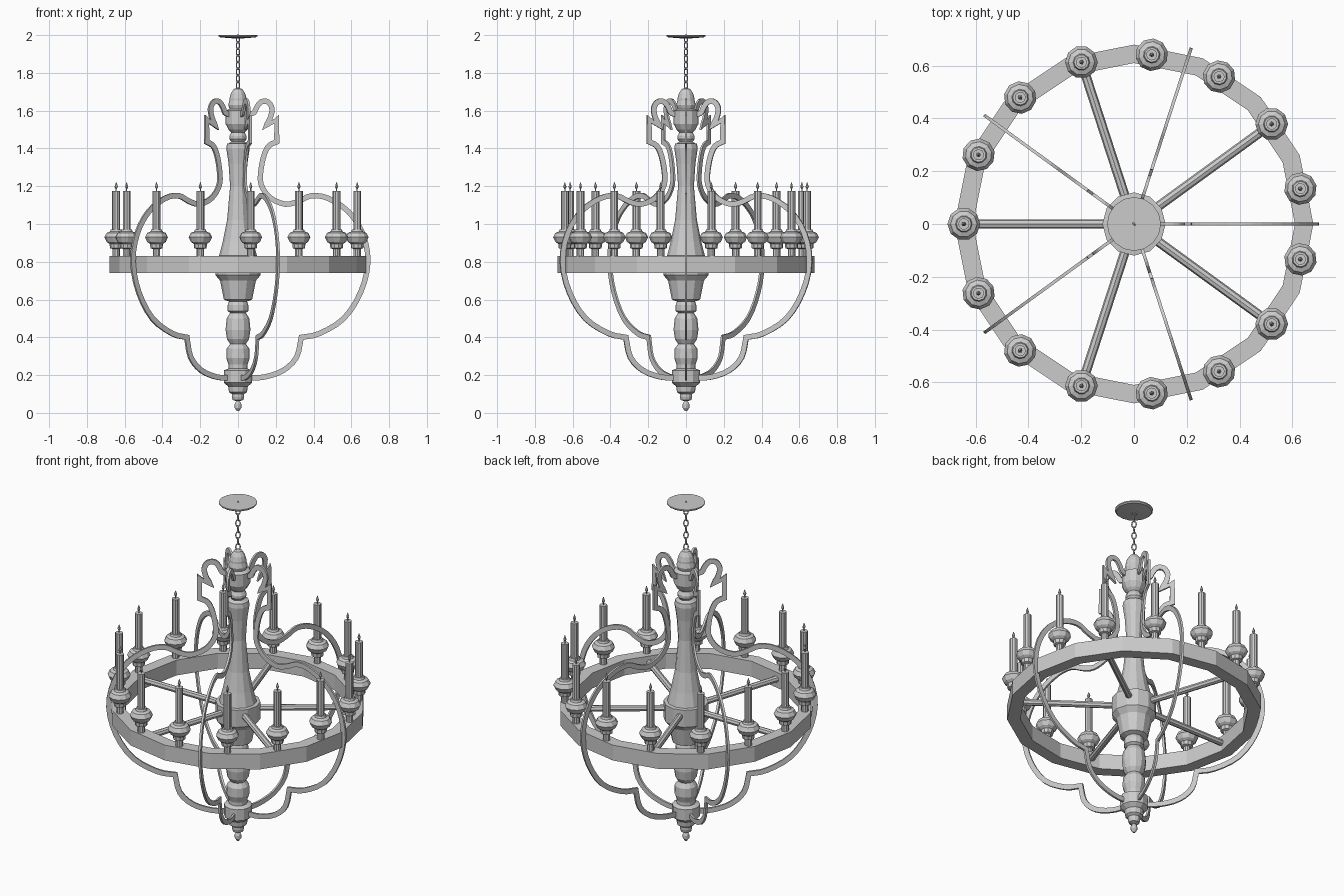
import bpy, bmesh, math
from mathutils import Vector, Matrix

if "Cube" in bpy.data.objects:
    bpy.data.objects.remove(bpy.data.objects["Cube"])


def finish(bm, name):
    bmesh.ops.recalc_face_normals(bm, faces=bm.faces[:])
    me = bpy.data.meshes.new(name)
    bm.to_mesh(me)
    bm.free()
    ob = bpy.data.objects.new(name, me)
    bpy.context.collection.objects.link(ob)
    return ob


def lathe(name, profile, sides, closed=False, phase=0.0):
    """Turn an (r, z) profile round the z axis."""
    bm = bmesh.new()
    rings = []
    for r, z in profile:
        rings.append([bm.verts.new((r * math.cos(a), r * math.sin(a), z))
                      for a in (phase + math.tau * i / sides for i in range(sides))])
    pairs = list(zip(rings, rings[1:]))
    if closed:
        pairs.append((rings[-1], rings[0]))
    for a, b in pairs:
        for i in range(sides):
            j = (i + 1) % sides
            bm.faces.new((a[i], a[j], b[j], b[i]))
    if not closed:
        bm.faces.new(rings[0])
        bm.faces.new(rings[-1])
    return finish(bm, name)


def copy(ob, name, matrix):
    new = bpy.data.objects.new(name, ob.data)
    new.matrix_world = matrix
    bpy.context.collection.objects.link(new)
    return new


def smooth_path(pts, n=3):
    """Catmull-Rom through 2D points."""
    p = [Vector(q) for q in pts]
    p = [2 * p[0] - p[1]] + p + [2 * p[-1] - p[-2]]
    out = []
    for a, b, c, d in zip(p, p[1:], p[2:], p[3:]):
        for k in range(n):
            t = k / n
            out.append(0.5 * (2 * b + (c - a) * t + (2 * a - 5 * b + 4 * c - d) * t ** 2
                              + (3 * b - a - 3 * c + d) * t ** 3))
    return out + [p[-2]]


def strap(name, path, half_w, half_t):
    """Flat bar in the xz plane following a mitred path."""
    bm = bmesh.new()
    rows = []
    for i, p in enumerate(path):
        d0 = (p - path[i - 1]).normalized() if i else (path[1] - p).normalized()
        d1 = (path[i + 1] - p).normalized() if i < len(path) - 1 else d0
        n0, n1 = Vector((-d0.y, d0.x)), Vector((-d1.y, d1.x))
        m = (n0 + n1).normalized()
        m *= half_w / max(m.dot(n0), 0.55)
        rows.append([bm.verts.new((p.x + s * m.x, t, p.y + s * m.y))
                     for s, t in ((1, half_t), (1, -half_t), (-1, -half_t), (-1, half_t))])
    for a, b in zip(rows, rows[1:]):
        for i in range(4):
            j = (i + 1) % 4
            bm.faces.new((a[i], a[j], b[j], b[i]))
    bm.faces.new(rows[0])
    bm.faces.new(rows[-1])
    return finish(bm, name)


def rot(deg):
    return Matrix.Rotation(math.radians(deg), 4, 'Z')


# Turned central column with finials
lathe("column", [
    (.006, .01), (.018, .027), (.018, .045), (.009, .062), (.028, .068), (.033, .085),
    (.033, .1), (.048, .11), (.052, .14), (.075, .16), (.075, .225), (.05, .235),
    (.05, .255), (.062, .29), (.06, .34), (.042, .365), (.058, .39), (.066, .44),
    (.06, .5), (.042, .53), (.055, .54), (.055, .57), (.048, .59), (.075, .6),
    (.095, .7), (.12, .73), (.12, .83), (.1, .832), (.08, .91), (.058, 1.02),
    (.042, 1.2), (.05, 1.32), (.062, 1.4), (.058, 1.425)], 12)
lathe("column_top", [
    (.055, 1.424), (.035, 1.435), (.046, 1.45), (.046, 1.465), (.035, 1.485),
    (.05, 1.5), (.066, 1.53), (.066, 1.6), (.045, 1.61), (.052, 1.63), (.045, 1.655),
    (.045, 1.665), (.038, 1.69), (.022, 1.715), (.008, 1.72)], 12)

# Sixteen-sided rim
lathe("rim", [(.68, .74), (.68, .83), (.61, .83), (.61, .74)], 16, closed=True)

# Spokes between hub and rim
spoke = lathe("spoke_1", [(.018, .1), (.018, .64)], 8)
base = Matrix.Translation((0, 0, .79)) @ Matrix.Rotation(math.radians(90), 4, 'Y')
spoke.matrix_world = rot(180) @ base
for i in range(1, 5):
    copy(spoke, f"spoke_{i + 1}", rot(180 + 72 * i) @ base)

# Candle holders, candles and flames
cup = lathe("candle_cup_1", [
    (.02, .825), (.02, .868), (.033, .872), (.035, .895), (.05, .905), (.062, .93),
    (.05, .953), (.032, .96), (.028, .972)], 10)
candle = lathe("candle_1", [(.021, .965), (.021, 1.175)], 10)
flame = lathe("flame_1", [(.003, 1.17), (.003, 1.185), (.009, 1.197), (.006, 1.207), (.001, 1.222)], 6)
for i in range(15):
    m = rot(180 + 24 * i) @ Matrix.Translation((.645, 0, 0))
    for ob, name in ((cup, "candle_cup"), (candle, "candle"), (flame, "flame")):
        if i:
            copy(ob, f"{name}_{i + 1}", m)
        else:
            ob.matrix_world = m

# Scrolled straps, from the foot of the column up to its crown
runs = [
    [(.05, .185), (.14, .19), (.24, .225), (.31, .295), (.335, .4)],
    [(.335, .4), (.43, .42), (.56, .5), (.65, .64), (.688, .8), (.66, .95), (.585, 1.065),
     (.48, 1.135), (.39, 1.15), (.32, 1.12), (.25, 1.105), (.17, 1.14), (.122, 1.21),
     (.122, 1.29), (.14, 1.37), (.165, 1.415), (.205, 1.435)],
    [(.205, 1.435), (.205, 1.555)],
    [(.205, 1.555), (.145, 1.515)],
    [(.145, 1.515), (.17, 1.56), (.18, 1.61), (.16, 1.645), (.125, 1.648), (.1, 1.62),
     (.085, 1.59), (.055, 1.58)]]
path = []
for r in runs:
    s = smooth_path(r) if len(r) > 2 else [Vector(q) for q in r]
    path += s[1:] if path else s
first = strap("strap_1", path, .014, .006)
for i in range(1, 5):
    copy(first, f"strap_{i + 1}", rot(72 * i))

# Hanging chain of alternating oval links
bm = bmesh.new()
rows = []
for i in range(12):
    a = math.tau * i / 12
    c, s = math.cos(a), math.sin(a)
    rows.append([bm.verts.new(((.012 + .0035 * math.cos(b)) * c, .0035 * math.sin(b),
                               (.021 + .0035 * math.cos(b)) * s))
                 for b in (math.tau * k / 6 for k in range(6))])
for i in range(12):
    a, b = rows[i], rows[(i + 1) % 12]
    for k in range(6):
        bm.faces.new((a[k], a[(k + 1) % 6], b[(k + 1) % 6], b[k]))
link = finish(bm, "chain_link_1")
for i in range(8):
    m = Matrix.Translation((0, 0, 1.735 + i * .035)) @ rot(45 + 90 * i)
    if i:
        copy(link, f"chain_link_{i + 1}", m)
    else:
        link.matrix_world = m

# Ceiling plate
lathe("ceiling_plate", [(.03, 1.983), (.095, 1.988), (.102, 1.994), (.102, 2.0)], 16)
